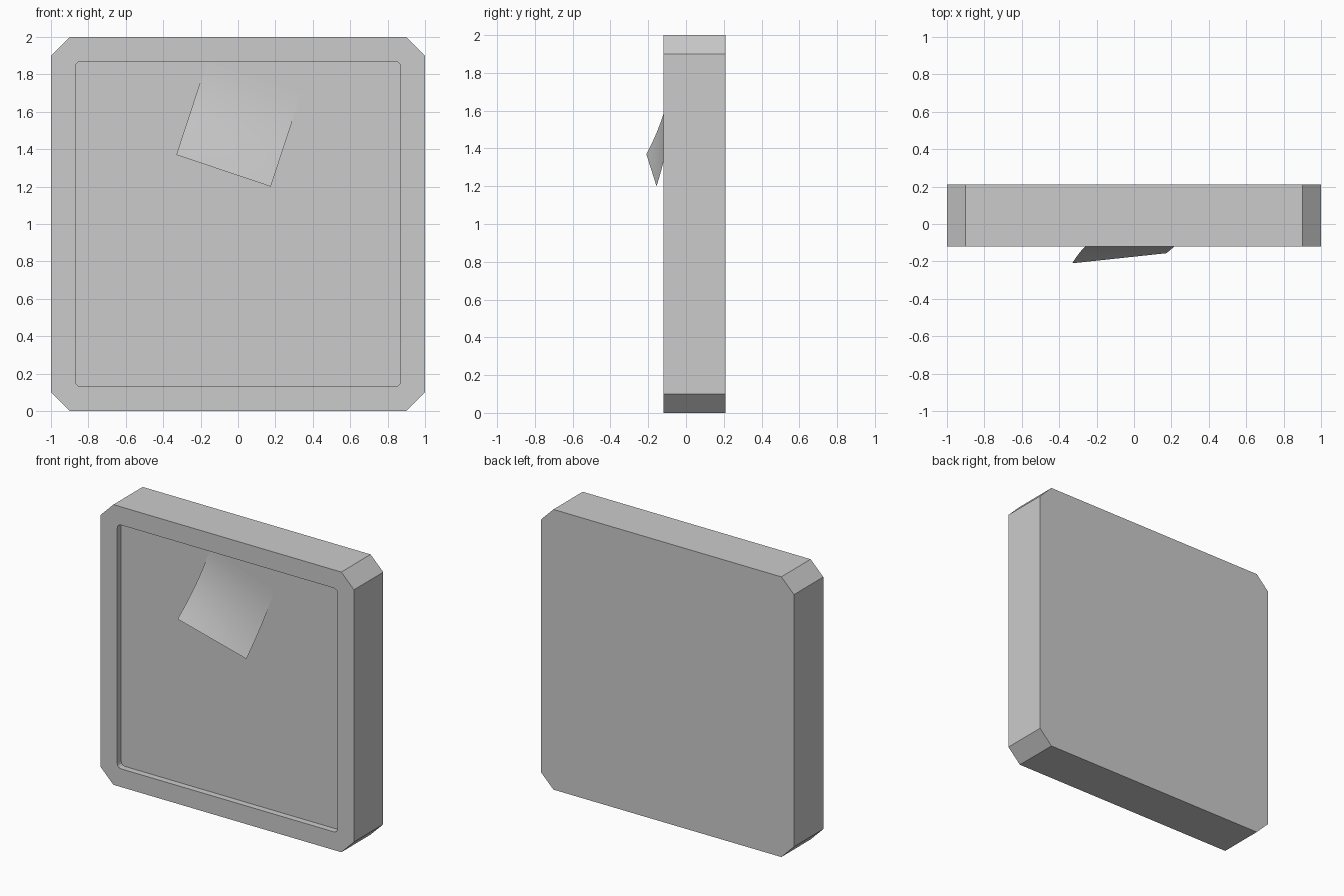
import bpy, bmesh
from math import sin, cos, pi

if "Cube" in bpy.data.objects:
    bpy.data.objects.remove(bpy.data.objects["Cube"], do_unlink=True)

FRONT, BACK, PANEL = -0.12, 0.21, -0.075

grey = bpy.data.materials.new("light_grey")
grey.use_nodes = True
grey.diffuse_color = (0.6, 0.6, 0.6, 1)
grey.node_tree.nodes["Principled BSDF"].inputs["Base Color"].default_value = (0.6, 0.6, 0.6, 1)


def finish(bm, name):
    mesh = bpy.data.meshes.new(name)
    bm.to_mesh(mesh)
    bm.free()
    mesh.materials.append(grey)
    obj = bpy.data.objects.new(name, mesh)
    bpy.context.collection.objects.link(obj)
    return obj


def corner_loop(half, cut, steps):
    """Square outline in x and z, with corners cut in the given number of steps."""
    points = []
    for quarter in range(4):
        middle = quarter * pi / 2 + pi / 4
        cx = (half - cut) * (1 if cos(middle) > 0 else -1)
        cz = (half - cut) * (1 if sin(middle) > 0 else -1)
        for i in range(steps + 1):
            a = quarter * pi / 2 + i / steps * pi / 2
            points.append((cx + cut * cos(a), 1 + cz + cut * sin(a)))
    return points


def ring(bm, points, y):
    return [bm.verts.new((x, y, z)) for x, z in points]


def walls(bm, a, b):
    for i in range(len(a)):
        j = (i + 1) % len(a)
        bm.faces.new((a[i], a[j], b[j], b[i]))


# Board with chamfered corners and a shallow recess in the front
bm = bmesh.new()
outer, inner = corner_loop(1, 0.1, 1), corner_loop(0.87, 0.03, 3)
outer_front, outer_back = ring(bm, outer, FRONT), ring(bm, outer, BACK)
inner_front, inner_back = ring(bm, inner, FRONT), ring(bm, inner, PANEL)
walls(bm, outer_front, outer_back)
walls(bm, inner_front, inner_back)
bm.faces.new(outer_back)
bm.faces.new(inner_back)
rim = [e for e in bm.edges if all(v in outer_front or v in inner_front for v in e.verts)]
bmesh.ops.triangle_fill(bm, edges=rim, use_beauty=True)
bmesh.ops.recalc_face_normals(bm, faces=bm.faces)
finish(bm, "board")

# Tilted paper note, stuck along its top edge and curling off the panel below
bm = bmesh.new()
N = 12
rows = []
for j in range(N + 1):
    t = j / N
    row = []
    for i in range(N + 1):
        s = i / N
        lift = (0.134 * (1 - s) + 0.08 * s) * (1 - t) ** 2
        row.append(bm.verts.new((-0.33 + 0.505 * s + 0.163 * t,
                                 PANEL - 0.001 - lift,
                                 1.37 - 0.17 * s + 0.495 * t)))
    rows.append(row)
for low, high in zip(rows, rows[1:]):
    for i in range(N):
        bm.faces.new((low[i], low[i + 1], high[i + 1], high[i])).smooth = True
finish(bm, "paper_note")
